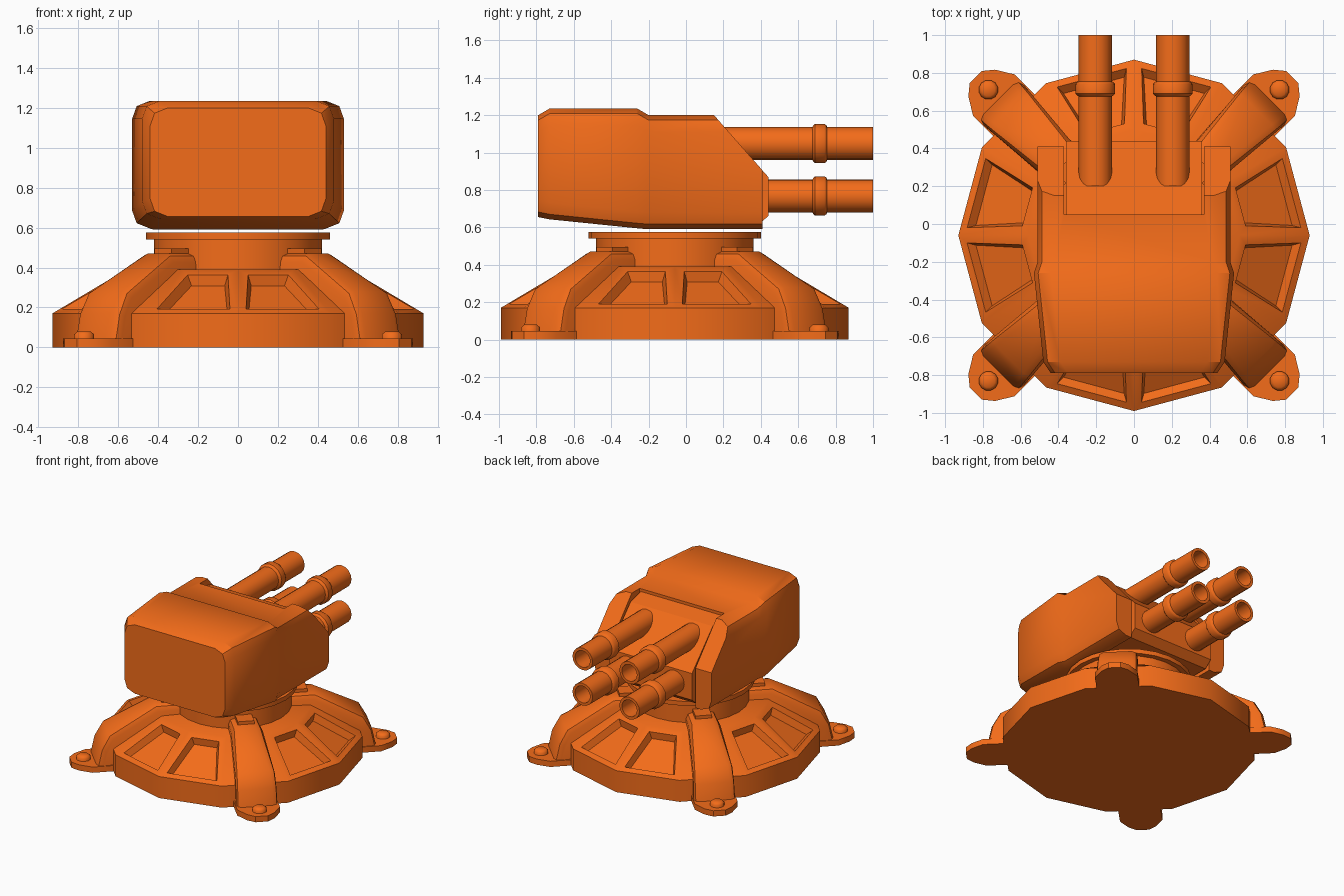
import bpy, bmesh, math
from mathutils import Matrix, Vector

if "Cube" in bpy.data.objects:
    bpy.data.objects.remove(bpy.data.objects["Cube"])

CY = -0.06  # centre of the base in y
paint = bpy.data.materials.new("orange_paint")
paint.diffuse_color = (0.9, 0.15, 0.01, 1)
paint.use_nodes = True
paint.node_tree.nodes["Principled BSDF"].inputs["Base Color"].default_value = paint.diffuse_color


def finish(bm, name, angle=35, matrix=None):
    bmesh.ops.remove_doubles(bm, verts=bm.verts, dist=1e-5)
    bmesh.ops.recalc_face_normals(bm, faces=bm.faces)
    if matrix:
        bm.transform(matrix)
    me = bpy.data.meshes.new(name)
    bm.to_mesh(me)
    bm.free()
    me.shade_smooth()
    me.set_sharp_from_angle(angle=math.radians(angle))
    me.materials.append(paint)
    ob = bpy.data.objects.new(name, me)
    bpy.context.collection.objects.link(ob)
    return ob


def lathe(profile, n):
    """Revolve (radius, height) points about z."""
    bm = bmesh.new()
    vs = [bm.verts.new((r, 0, z)) for r, z in profile]
    es = [bm.edges.new(p) for p in zip(vs, vs[1:])]
    bmesh.ops.spin(bm, geom=vs + es, cent=(0, 0, 0), axis=(0, 0, 1),
                   angle=2 * math.pi, steps=n)
    bmesh.ops.remove_doubles(bm, verts=bm.verts, dist=1e-5)
    bmesh.ops.recalc_face_normals(bm, faces=bm.faces)
    return bm


def loft(rings):
    """Skin equal-length closed rings and cap both ends."""
    bm = bmesh.new()
    rows = [[bm.verts.new(p) for p in ring] for ring in rings]
    n = len(rows[0])
    for a, b in zip(rows, rows[1:]):
        for i in range(n):
            bm.faces.new((a[i], a[(i + 1) % n], b[(i + 1) % n], b[i]))
    bm.faces.new(rows[0])
    bm.faces.new(rows[-1])
    bmesh.ops.recalc_face_normals(bm, faces=bm.faces)
    return bm


# Twelve-sided base with pairs of pockets between the legs
bm = lathe([(0, 0), (0.93, 0), (0.93, 0.17), (0.56, 0.39), (0, 0.39)], 12)
pockets = []
for f in bm.faces:
    c = f.calc_center_median()
    az = math.degrees(math.atan2(c.y, c.x)) % 90
    if 0.2 < c.z < 0.35 and abs(az - 45) > 10:
        pockets.append(f)
bmesh.ops.inset_individual(bm, faces=pockets, thickness=0.065)
bmesh.ops.inset_individual(bm, faces=pockets, thickness=0.03, depth=-0.05)
finish(bm, "base", 35, Matrix.Translation((0, CY, 0)))

# Neck and turntable flange
finish(lathe([(0, 0.38), (0.42, 0.38), (0.42, 0.54), (0.46, 0.54),
              (0.46, 0.575), (0, 0.575)], 24), "neck", 35,
       Matrix.Translation((0, CY, 0)))

# Four diagonal legs with foot plates, bolts and top caps
LEG = [(0.38, 0.3), (0.38, 0.47), (0.58, 0.47), (0.93, 0.28), (0.99, 0.17),
       (1.02, 0.03), (0.85, 0.01)]
HALF = [(0.85, 0.155), (1.05, 0.155), (1.14, 0.1), (1.185, 0.045)]
FOOT = HALF + [(s, -w) for s, w in reversed(HALF)]


def leg_width(s):
    return 0.105 + 0.05 * min(1, max(0, (s - 0.58) / 0.4))


for k in range(4):
    m = Matrix.Translation((0, CY, 0)) @ Matrix.Rotation(math.radians(45 + 90 * k), 4, 'Z')
    bm = loft([[(s, sgn * leg_width(s), z) for s, z in LEG] for sgn in (-1, 1)])
    edges = [e for e in bm.edges
             if e.verts[0].co.y * e.verts[1].co.y > 0
             and min(v.co.z for v in e.verts) > 0.02
             and max(v.co.z for v in e.verts) > 0.1
             and max(v.co.x for v in e.verts) > 0.5]
    bmesh.ops.bevel(bm, geom=edges, offset=0.045, segments=2, profile=0.5,
                    affect='EDGES')
    finish(bm, f"leg_{k + 1}", 40, m)
    finish(loft([[(s, w, z) for s, w in FOOT] for z in (0, 0.045)]), f"foot_{k + 1}", 35, m)
    finish(lathe([(0, 0.03), (0.052, 0.03), (0.052, 0.065), (0.035, 0.08), (0, 0.08)], 12),
           f"foot_bolt_{k + 1}", 50, m @ Matrix.Translation((1.09, 0, 0)))
    cap = [(0.4, -0.06), (0.53, -0.06), (0.53, 0.06), (0.4, 0.06)]
    bm = loft([[(s, w, z) for s, w in cap] for z in (0.45, 0.495)])
    finish(bm, f"leg_cap_{k + 1}", 35, m)


# Head shell: rounded-rectangle sections from rear to front
def section(y, hw, z0, z1, c=0.09):
    corner = [(0, c), (0.25 * c, 0.3 * c), (c, 0)]
    right = [(hw - b, z0 + a) for a, b in reversed(corner)][::1]
    right = [(hw - dx, z0 + dz) for dx, dz in reversed(corner)]
    right += [(hw - dx, z1 - dz) for dx, dz in corner]
    pts = right + [(-x, z) for x, z in reversed(right)]
    return [(x, y, z) for x, z in pts]


bm = loft([section(-0.79, 0.44, 0.655, 1.2),
           section(-0.73, 0.48, 0.643, 1.235),
           section(-0.26, 0.53, 0.595, 1.235),
           section(-0.2, 0.51, 0.59, 1.2),
           section(0.41, 0.51, 0.59, 1.2)])
# Slope off the front of the cheeks
cut = bmesh.ops.bisect_plane(bm, geom=bm.verts[:] + bm.edges[:] + bm.faces[:],
                             plane_co=(0, 0.15, 1.2),
                             plane_no=Vector((0, 1.14, 1)).normalized(),
                             clear_outer=True)
bmesh.ops.holes_fill(bm, edges=[e for e in bm.edges if e.is_boundary], sides=0)
head = finish(bm, "head_shell", 35)

# Slot between the cheeks
slot = [(-0.37, 0.05), (0.37, 0.05), (0.37, 0.7), (-0.37, 0.7)]
cutter = finish(loft([[(x, y, z) for x, y in slot] for z in (0.4, 1.5)]), "slot_cutter")
cutter.hide_render = True
cutter.hide_set(True)
mod = head.modifiers.new("slot", 'BOOLEAN')
mod.operation = 'DIFFERENCE'
mod.solver = 'EXACT'
mod.object = cutter
bpy.context.view_layer.objects.active = head
bpy.ops.object.modifier_apply(modifier="slot")
bpy.data.objects.remove(cutter)
head.data.set_sharp_from_angle(angle=math.radians(35))

# Gun mantlet filling the slot
MANTLET = [(0.04, 0.61), (0.04, 1.18), (0.18, 1.145), (0.44, 0.87), (0.44, 0.66), (0.38, 0.61)]
finish(loft([[(x, y, z) for y, z in MANTLET] for x in (-0.36, 0.36)]), "mantlet", 25)

# Four hollow barrels with collars
BARREL = [(0, 0.2), (0.088, 0.2), (0.088, 0.675), (0.095, 0.68), (0.105, 0.69),
          (0.105, 0.74), (0.098, 0.75), (0.088, 0.755), (0.088, 1.0),
          (0.066, 1.0), (0.066, 0.78), (0, 0.78)]
for side, x in (("left", -0.205), ("right", 0.205)):
    for level, z in (("lower", 0.768), ("upper", 1.048)):
        m = Matrix.Translation((x, 0, z)) @ Matrix.Rotation(-math.pi / 2, 4, 'X')
        finish(lathe(BARREL, 16), f"barrel_{level}_{side}", 40, m)
